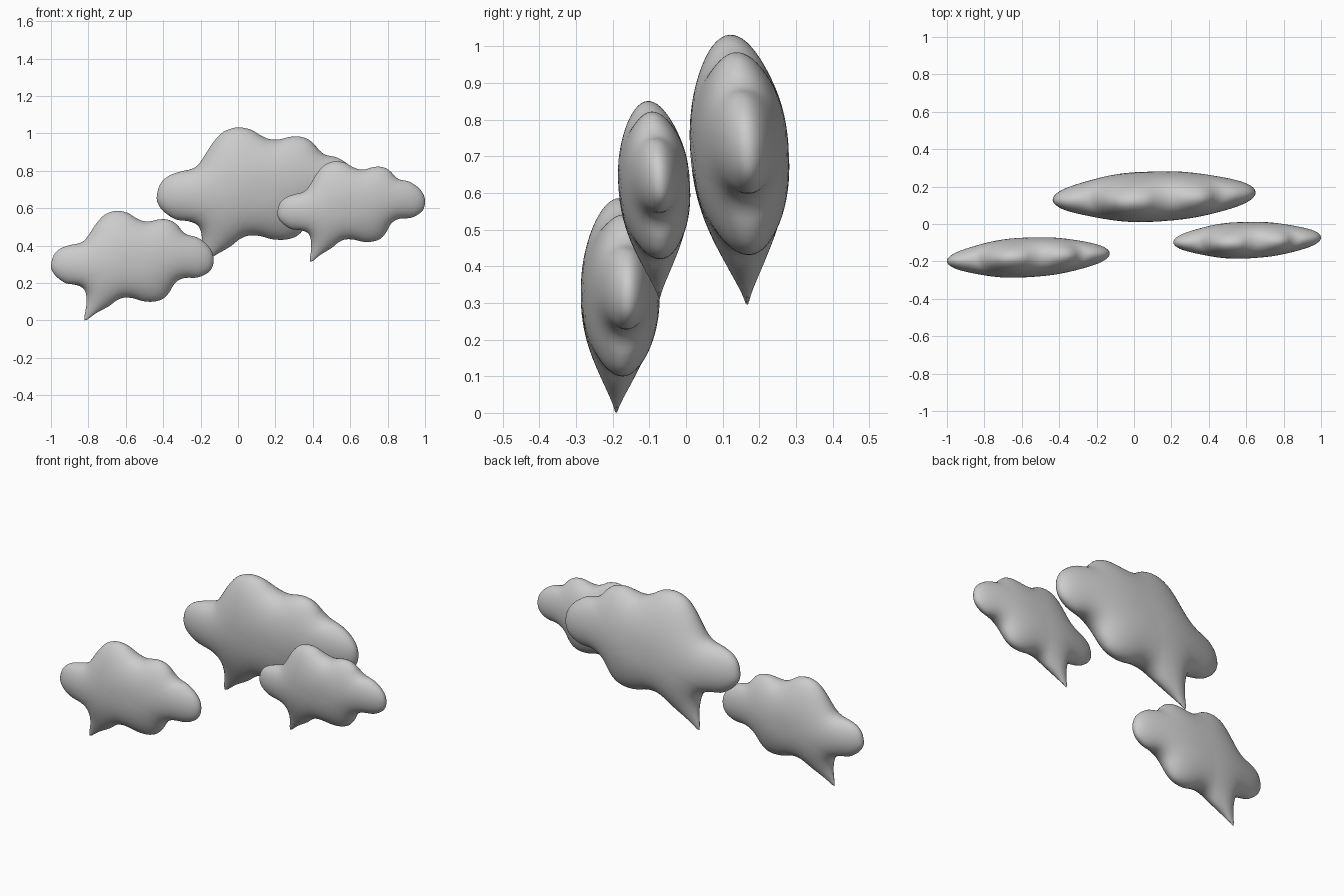
import bpy, math
from mathutils import Vector, Matrix

if "Cube" in bpy.data.objects:
    bpy.data.objects.remove(bpy.data.objects["Cube"])

# Outline of one cloud-shaped speech bubble (x, z), clockwise, tail at lower left
OUTLINE = [(-1, .295), (-.985, .35), (-.95, .385), (-.90, .403), (-.85, .413), (-.82, .43),
           (-.79, .47), (-.76, .515), (-.72, .56), (-.68, .58), (-.64, .586), (-.59, .575),
           (-.55, .55), (-.51, .532), (-.47, .53), (-.43, .539), (-.39, .541), (-.35, .53),
           (-.32, .505), (-.30, .48), (-.27, .458), (-.22, .445), (-.17, .41), (-.14, .37),
           (-.13, .325), (-.14, .28), (-.17, .25), (-.22, .23), (-.28, .229), (-.32, .215),
           (-.345, .19), (-.365, .155), (-.40, .118), (-.45, .102), (-.51, .105), (-.56, .12),
           (-.61, .123), (-.65, .108), (-.69, .078), (-.76, .04), (-.82, .002), (-.811, .08),
           (-.812, .14), (-.83, .175), (-.87, .192), (-.92, .20), (-.965, .23), (-.99, .26)]
CENTRE = Vector((-.55, .32))
RINGS, SUB, HALF_THICK = 16, 3, .106


def smooth_loop(pts, sub):
    """Closed Catmull-Rom curve through the points."""
    p = [Vector(q) for q in pts]
    n, out = len(p), []
    for i in range(n):
        a, b, c, d = p[i - 1], p[i], p[(i + 1) % n], p[(i + 2) % n]
        for k in range(sub):
            t = k / sub
            out.append(.5 * (2 * b + (c - a) * t + (2 * a - 5 * b + 4 * c - d) * t * t
                             + (3 * b - a - 3 * c + d) * t ** 3))
    return out


def inflate(pts, tris, fixed):
    """Balloon height: root of the solution of a Poisson equation on the flat mesh."""
    nb = [{} for _ in pts]
    load = [0.0] * len(pts)
    for t in tris:
        for k in range(3):
            i, j, o = t[k], t[(k + 1) % 3], t[(k + 2) % 3]
            a, b = pts[i] - pts[o], pts[j] - pts[o]
            cr = abs(a.x * b.y - a.y * b.x)
            w = a.dot(b) / max(cr, 1e-9)
            nb[i][j] = nb[i].get(j, 0) + w
            nb[j][i] = nb[j].get(i, 0) + w
            load[o] += cr / 3
    rows = [(i, list(nb[i].items()), sum(nb[i].values())) for i in range(fixed)]
    u = [0.0] * len(pts)
    for _ in range(350):
        for i, links, total in rows:
            s = load[i]
            for j, w in links:
                s += w * u[j]
            u[i] += 1.85 * (s / total - u[i])
    top = max(u)
    return [math.sqrt(max(v, 0) / top) * HALF_THICK for v in u]


# Flat disc of rings, denser towards the rim
rim = smooth_loop(OUTLINE, SUB)
N = len(rim)
flat = [CENTRE.copy()]
for r in range(1, RINGS + 1):
    f = math.sin(math.pi / 2 * r / RINGS)
    flat += [CENTRE + (q - CENTRE) * f for q in rim]
tris = [(0, 1 + k, 1 + (k + 1) % N) for k in range(N)]
for r in range(RINGS - 1):
    for k in range(N):
        a, b = 1 + r * N + k, 1 + r * N + (k + 1) % N
        tris += [(a, a + N, b + N), (a, b + N, b)]
inner = 1 + (RINGS - 1) * N
height = inflate(flat, tris, inner)

# Front half, then mirrored back half sharing the rim
verts = [Vector((p.x, -h, p.y)) for p, h in zip(flat, height)]
verts += [Vector((p.x, h, p.y)) for p, h in zip(flat[:inner], height[:inner])]
back = lambda i: i + len(flat) if i < inner else i
faces = [t[::-1] for t in tris] + [tuple(back(i) for i in t) for t in tris]
faces = [f[::-1] for f in faces]

grey = bpy.data.materials.new("light_grey")
grey.diffuse_color = (.6, .6, .6, 1)
grey.use_nodes = True
grey.node_tree.nodes["Principled BSDF"].inputs["Base Color"].default_value = grey.diffuse_color


def bubble(name, xr, zr, y, tilt, roll, yaw):
    """Turn the bubble and fit it to its x and z range."""
    rot = (Matrix.Rotation(math.radians(yaw), 3, 'Z') @ Matrix.Rotation(math.radians(tilt), 3, 'X')
           @ Matrix.Rotation(math.radians(-roll), 3, 'Y'))
    vs = [rot @ v for v in verts]
    lo = [min(v[i] for v in vs) for i in range(3)]
    hi = [max(v[i] for v in vs) for i in range(3)]
    sx, sz = (xr[1] - xr[0]) / (hi[0] - lo[0]), (zr[1] - zr[0]) / (hi[2] - lo[2])
    mid = (lo[1] + hi[1]) / 2
    vs = [(xr[0] + (v.x - lo[0]) * sx, y + (v.y - mid) * sx, zr[0] + (v.z - lo[2]) * sz) for v in vs]
    me = bpy.data.meshes.new(name)
    me.from_pydata(vs, [], faces)
    me.materials.append(grey)
    me.polygons.foreach_set("use_smooth", [True] * len(me.polygons))
    me.update()
    bpy.context.collection.objects.link(bpy.data.objects.new(name, me))


bubble("left_cloud_bubble", (-1, -.13), (0, .586), -.179, 0, 0, 2.8)
bubble("large_cloud_bubble", (-.435, .65), (.295, 1.032), .146, 4.5, 1.5, 2.4)
bubble("right_cloud_bubble", (.21, 1), (.313, .851), -.087, 4, 3, 2.2)
